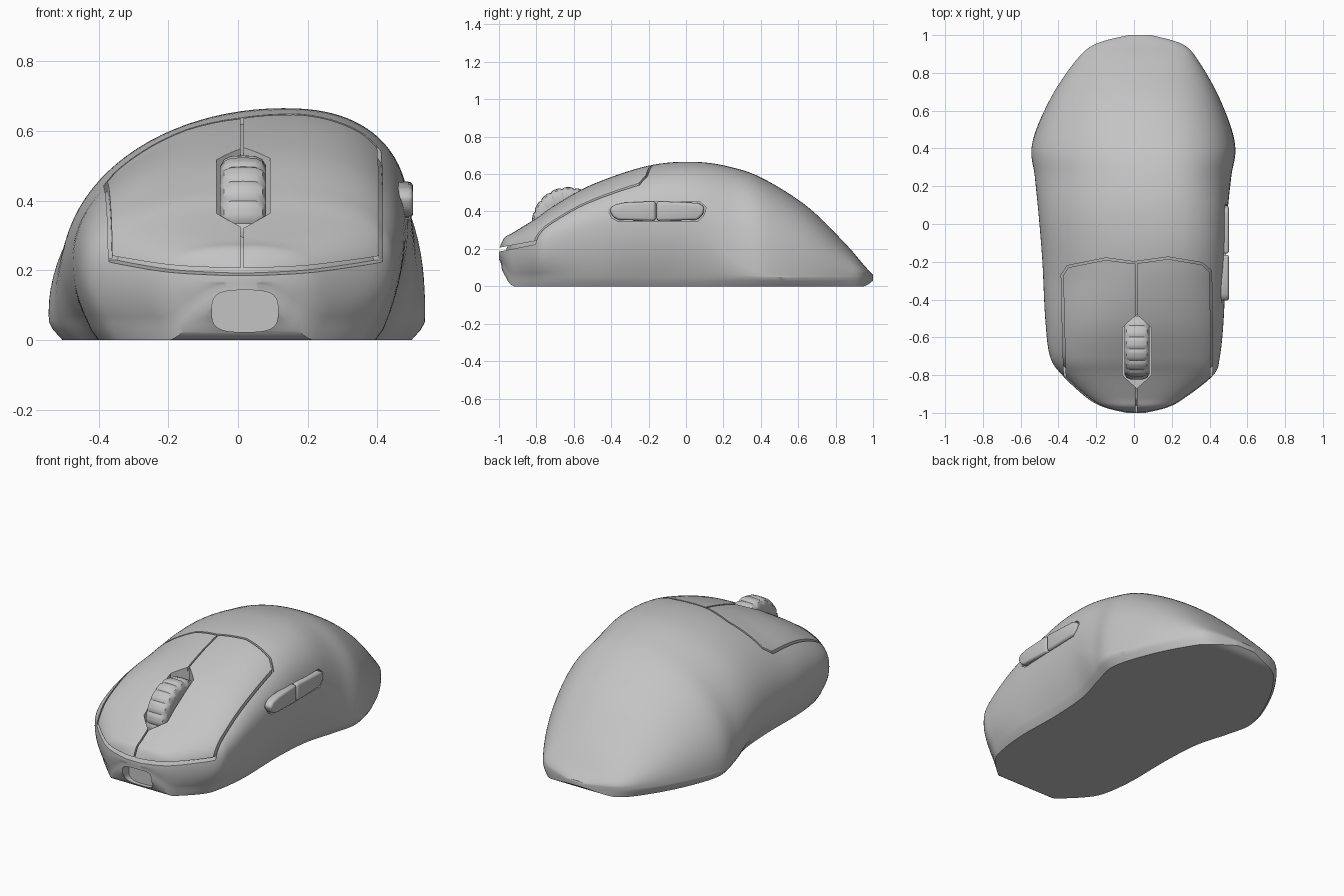
import bpy
import bmesh
from math import sin, cos, pi
from mathutils import Vector

cube = bpy.data.objects.get("Cube")
if cube:
    bpy.data.objects.remove(cube, do_unlink=True)

grey = bpy.data.materials.new("plain grey")
grey.use_nodes = True
colour = (0.55, 0.55, 0.55, 1)
grey.diffuse_color = colour
grey.node_tree.nodes["Principled BSDF"].inputs["Base Color"].default_value = colour


def make_object(name, bm):
    bmesh.ops.recalc_face_normals(bm, faces=bm.faces)
    mesh = bpy.data.meshes.new(name)
    bm.to_mesh(mesh)
    bm.free()
    mesh.materials.append(grey)
    ob = bpy.data.objects.new(name, mesh)
    bpy.context.collection.objects.link(ob)
    return ob


def apply_modifier(ob, kind, **settings):
    mod = ob.modifiers.new(kind, kind)
    for key, value in settings.items():
        setattr(mod, key, value)
    bpy.ops.object.select_all(action='DESELECT')
    bpy.context.view_layer.objects.active = ob
    ob.select_set(True)
    bpy.ops.object.modifier_apply(modifier=mod.name)


def subtract(ob, cutter, keep=False):
    apply_modifier(ob, 'BOOLEAN', operation='DIFFERENCE', solver='EXACT', object=cutter)
    if not keep:
        bpy.data.objects.remove(cutter, do_unlink=True)


def smooth(ob, angle=0.6):
    bpy.ops.object.select_all(action='DESELECT')
    bpy.context.view_layer.objects.active = ob
    ob.select_set(True)
    bpy.ops.object.shade_smooth_by_angle(angle=angle)


def loft(name, rings):
    """Skin closed rings and cap both ends."""
    bm = bmesh.new()
    rows = [[bm.verts.new(p) for p in ring] for ring in rings]
    count = len(rows[0])
    for a, b in zip(rows, rows[1:]):
        for i in range(count):
            j = (i + 1) % count
            bm.faces.new((a[i], a[j], b[j], b[i]))
    bm.faces.new(rows[0])
    bm.faces.new(rows[-1])
    return make_object(name, bm)


def prism(name, outline, low, high, axis):
    """Extrude a flat outline along x, y or z."""
    def place(p, h):
        point = list(p)
        point.insert("xyz".index(axis), h)
        return point
    return loft(name, [[place(p, h) for p in outline] for h in (low, high)])


def wall(name, path, low, high, thickness):
    """Thin upright strip following a path in plan."""
    bm = bmesh.new()
    pairs = [(bm.verts.new((x, y, low)), bm.verts.new((x, y, high))) for x, y in path]
    for a, b in zip(pairs, pairs[1:]):
        bm.faces.new((a[0], b[0], b[1], a[1]))
    ob = make_object(name, bm)
    apply_modifier(ob, 'SOLIDIFY', thickness=thickness, offset=0, use_even_offset=True)
    return ob


# Body stations: y, then rim x, widest x and its height on each side,
# then crown x, crown height and underside height
stations = [Vector(s) for s in (
    (-1.0, -.03, -.04, .17, .05, .06, .17, .01, .2, .13),
    (-.97, -.13, -.16, .17, .15, .18, .17, .01, .26, .06),
    (-.92, -.21, -.25, .17, .23, .27, .18, .01, .29, 0),
    (-.8, -.34, -.38, .18, .36, .42, .2, .02, .365, 0),
    (-.7, -.4, -.445, .2, .4, .455, .24, .03, .435, 0),
    (-.5, -.43, -.47, .22, .425, .475, .3, .06, .545, 0),
    (-.2, -.43, -.485, .22, .42, .487, .34, .12, .645, 0),
    (.05, -.45, -.505, .2, .44, .495, .32, .13, .665, 0),
    (.25, -.51, -.525, .12, .5, .515, .15, .13, .635, 0),
    (.42, -.54, -.54, .07, .535, .535, .07, .11, .572, 0),
    (.65, -.45, -.45, .06, .46, .46, .06, .08, .425, 0),
    (.85, -.32, -.32, .06, .35, .35, .06, .05, .23, 0),
    (.95, -.21, -.21, .06, .26, .26, .06, .04, .115, 0),
    (1.0, -.03, -.03, .05, .09, .09, .05, .03, .06, .03),
)]


def blend(i, t):
    """Smooth curve through the stations."""
    last = len(stations) - 1
    a, b, c, d = (stations[min(max(k, 0), last)] for k in (i - 1, i, i + 1, i + 2))
    return b + (c - a) * (t / 2) + (a - b * 2.5 + c * 2 - d / 2) * t**2 \
        + (b * 3 - c * 3 + d - a) * (t**3 / 2)


def flank(y, rim, wide, zw, xt, zt, zb, power):
    """One side of a section, from the underside to the crown."""
    zr = zb + min(.05, .8 * (zw - zb))
    points = [(rim * .93, y, zb), (rim * .98, y, zb + (zr - zb) * .6)]
    for k in range(7):
        t = k / 7
        points.append((rim + (wide - rim) * (1 - (1 - t)**2), y, zr + (zw - zr) * t))
    for k in range(24):
        a = k / 24 * pi / 2
        points.append((xt + (wide - xt) * cos(a)**(2 / power), y,
                       zw + (zt - zw) * sin(a)**(2 / power)))
    return points


def section(s):
    y, rl, wl, zl, rr, wr, zr, xt, zt, zb = s
    zb = max(zb, 0)
    front = min(max((-y - .3) / .5, 0), 1) * .5
    left = flank(y, rl, wl, zl, xt, zt, zb, 2 + front)
    right = flank(y, rr, wr, zr, xt, zt, zb, 2.4 + front * .4)
    return left + [(xt, y, zt)] + right[::-1]


rings = [section(blend(i, k / 8)) for i in range(len(stations) - 1) for k in range(8)]
rings.append(section(stations[-1]))
body = loft("body_shell", rings)

# Smaller copy that limits how deep the seams go
core = loft("core", [[(x * .96, y * .96, .2 + (z - .2) * .96) for x, y, z in r] for r in rings])

# Seams around and between the main buttons
seam_path = [(-.365, -.86), (-.375, -.5), (-.38, -.27), (-.35, -.225), (-.15, -.185),
             (0, -.205), (.18, -.18), (.36, -.21), (.405, -.25), (.41, -.5), (.41, -.86)]
lip = [(-1.1, .165), (-.78, .229), (-.78, .247), (-1.1, .188)]
seams = [wall("button_seam", seam_path, .235, .9, .011),
         wall("split_seam", [(.012, -.2), (.012, -1.1)], .2, .9, .009),
         prism("lip_seam", lip, -.37, .415, "x")]
for seam in seams:
    subtract(seam, core, keep=True)
    subtract(body, seam)
bpy.data.objects.remove(core, do_unlink=True)

# Wheel well
well = [(.015, -.87), (.06, -.83), (.092, -.8), (.092, -.55), (.05, -.51),
        (.015, -.48), (-.02, -.51), (-.062, -.55), (-.062, -.8), (-.03, -.83)]
subtract(body, prism("wheel_well", well, .27, .9, "z"))

# Cable port
port = [(.02 + .095 * cos(a) * abs(cos(a))**-.4, .083 + .06 * sin(a) * abs(sin(a))**-.4)
        for a in (2 * pi * (k + .5) / 32 for k in range(32))]
subtract(body, prism("port", port, -1.1, -.925, "y"))

# Side buttons in their recess
front_outline = [(-.41, .41), (-.39, .37), (-.36, .355), (-.163, .35),
                 (-.163, .455), (-.33, .447), (-.385, .435)]
rear_outline = [(-.157, .35), (.06, .355), (.09, .385), (.1, .42), (.07, .445), (-.157, .455)]
recess = [(-.155 + (y + .155) * 1.03, .403 + (z - .403) * 1.12)
          for y, z in front_outline[:3] + rear_outline[1:5] + front_outline[5:]]
subtract(body, prism("recess", recess, .462, .7, "x"))
smooth(body)
for name, outline in (("front_side_button", front_outline), ("rear_side_button", rear_outline)):
    button = prism(name, outline, .44, .503, "x")
    apply_modifier(button, 'BEVEL', width=.014, segments=3)
    smooth(button)

# Scroll wheel with ribs
radius, teeth, step = .195, 18, 5
profile = [(-.066, -.06), (-.066, -.03), (-.055, -.011), (-.035, -.002), (0, 0),
           (.035, -.002), (.055, -.011), (.066, -.03), (.066, -.06)]
wheel_rings = []
for x, drop in profile:
    ring = []
    for k in range(teeth * step):
        a = 2 * pi * k / (teeth * step)
        r = radius + drop - (.007 if k % step == 0 and abs(x) < .06 else 0)
        ring.append((.015 + x, -.63 + r * cos(a), .335 + r * sin(a)))
    wheel_rings.append(ring)
wheel = loft("scroll_wheel", wheel_rings)
smooth(wheel)
